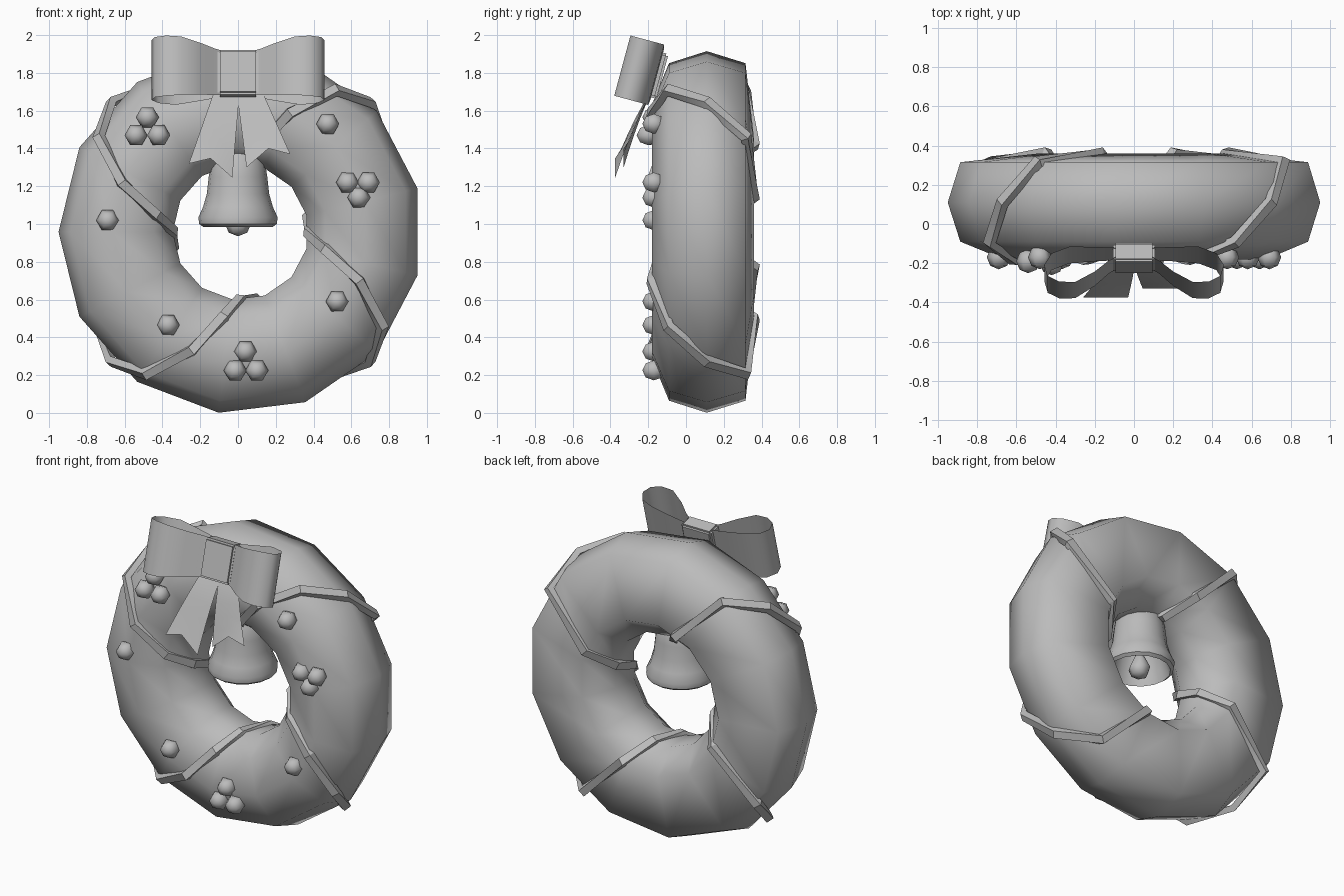
import bpy, bmesh
from math import sin, cos, pi, radians
from mathutils import Matrix, Vector

cube = bpy.data.objects.get("Cube")
if cube:
    bpy.data.objects.remove(cube, do_unlink=True)

GREY = (0.5, 0.5, 0.5, 1)
grey = bpy.data.materials.new("plain_grey")
grey.use_nodes = True
grey.diffuse_color = GREY
grey.node_tree.nodes["Principled BSDF"].inputs["Base Color"].default_value = GREY


def finish(name, bm, angle):
    """Turn a bmesh into a shaded object."""
    bmesh.ops.recalc_face_normals(bm, faces=bm.faces)
    mesh = bpy.data.meshes.new(name)
    bm.to_mesh(mesh)
    bm.free()
    mesh.materials.append(grey)
    obj = bpy.data.objects.new(name, mesh)
    bpy.context.collection.objects.link(obj)
    bpy.ops.object.select_all(action='DESELECT')
    obj.select_set(True)
    bpy.context.view_layer.objects.active = obj
    bpy.ops.object.shade_smooth_by_angle(angle=radians(angle))
    return obj


def loft(name, rows, close_rows=False, close_cols=False, angle=40):
    """Skin a grid of points, optionally wrapping either way."""
    bm = bmesh.new()
    grid = [[bm.verts.new(p) for p in row] for row in rows]
    n, m = len(grid), len(grid[0])
    for i in range(n if close_rows else n - 1):
        for j in range(m if close_cols else m - 1):
            a, b = grid[i], grid[(i + 1) % n]
            k = (j + 1) % m
            bm.faces.new((a[j], a[k], b[k], b[j]))
    bmesh.ops.remove_doubles(bm, verts=bm.verts, dist=0.0005)
    return finish(name, bm, angle)


def lathe(name, profile, segments, y, angle=40):
    rows = [[(r * cos(2 * pi * s / segments), y + r * sin(2 * pi * s / segments), z)
             for s in range(segments)] for r, z in profile]
    return loft(name, rows, close_cols=True, angle=angle)


# Wreath: uneven tube section (radius, y) swept round in 13 steps
CX, CZ, CY = 0.014, 0.958, 0.11
section = [(.964, .11), (.90, -.09), (.68, -.18), (.46, -.12),
           (.36, .02), (.365, .20), (.50, .36), (.90, .315)]


def ring_point(r, y, a):
    return Vector((CX + r * cos(a), y, CZ + r * sin(a)))


loft("wreath", [[ring_point(r, y, 2 * pi * s / 13 + pi) for r, y in section]
                for s in range(13)], True, True, angle=80)

# Garland: a closed four-turn spiral ribbon hugging the wreath
path, outward = [], []
for i in range(32):
    r, y = section[i % 8]
    a = radians(45 + i * 11.25)
    out = Vector((r - .66, y - .09)).normalized()
    path.append(ring_point(r + out.x * .01, y + out.y * .01, a))
    outward.append(Vector((out.x * cos(a), out.y, out.x * sin(a))))
rows = []
for i, p in enumerate(path):
    along = (path[(i + 1) % 32] - path[i - 1]).normalized()
    side = along.cross(outward[i]).normalized()
    up = side.cross(along)
    rows.append([p + side * s * .03 + up * h * .022
                 for s, h in ((1, -1), (.8, .8), (-.8, .8), (-1, -1))])
loft("garland", rows, True, True, angle=30)

# Berries: six-sided balls, tips facing the front
clusters = {
    "berries_upper_right": [(-.48, -.17, 1.565), (-.54, -.19, 1.47), (-.42, -.2, 1.47)],
    "berries_left": [(.58, -.17, 1.22), (.69, -.17, 1.22), (.64, -.17, 1.14)],
    "berries_bottom": [(.04, -.17, .325), (-.015, -.17, .225), (.1, -.17, .225)],
    "berry_right": [(-.69, -.17, 1.02)],
    "berry_lower_right": [(-.37, -.17, .465)],
    "berry_lower_left": [(.525, -.17, .59)],
    "berry_upper_left": [(.475, -.17, 1.53)],
}
turn = Matrix.Rotation(pi / 2, 4, 'X') @ Matrix.Rotation(pi / 6, 4, 'Z')
for name, spots in clusters.items():
    bm = bmesh.new()
    for spot in spots:
        bmesh.ops.create_uvsphere(bm, u_segments=6, v_segments=4, radius=.061,
                                  matrix=Matrix.Translation(spot) @ turn)
    finish(name, bm, 70)

# Hollow bell and its clapper
lathe("bell", [(0, 1.42), (.09, 1.41), (.14, 1.35), (.155, 1.25), (.165, 1.16),
               (.185, 1.09), (.21, 1.035), (.205, 1.0), (.185, .985),
               (.165, 1.05), (.14, 1.2), (0, 1.34)], 16, .05)
lathe("clapper", [(0, 1.2), (.03, 1.08), (.068, 1.0), (.05, .955), (0, .935)],
      6, .05, 70)


# Bow: built in a plane leaning back at the top
def lean(x, up, back):
    return (x, -.25 + .26 * up + .966 * back, 1.815 + .966 * up - .26 * back)


loop = [(.08, .1), (.2, .1), (.33, .095), (.42, .06), (.457, 0), (.44, -.06),
        (.38, -.09), (.3, -.09), (.2, -.03), (.13, .03), (.08, .06)]
for name, s in (("bow_loop_left", 1), ("bow_loop_right", -1)):
    rows = []
    for x, back in loop:
        h = .12 + .045 * min(1, (x - .08) / .25)
        rows.append([lean(s * x, h * t, back) for t in (-1, 1)])
    loft(name, rows, angle=60)

# Knot: a bevelled block
bm = bmesh.new()
bmesh.ops.create_cube(bm, size=1)
for v in bm.verts:
    v.co = lean(v.co.x * .215, v.co.z * .245, .08 + v.co.y * .1)
bmesh.ops.bevel(bm, geom=bm.edges[:], offset=.012, segments=2, affect='EDGES')
finish("bow_knot", bm, 40)

# Tails: curved strips with a notched end
tails = {
    "tail_right": ((-.12, 1.72), (.01, 1.72), (-.26, 1.32), (-.03, 1.245), .065, -.375),
    "tail_left": ((-.01, 1.72), (.12, 1.72), (.045, 1.3), (.277, 1.37), .065, -.33),
}
for name, (a, b, c, d, notch, y_end) in tails.items():
    rows = []
    for i in range(6):
        t = i / 5
        p = Vector(a).lerp(Vector(c), t)
        q = Vector(b).lerp(Vector(d), t)
        mid = (p + q) / 2 + Vector((0, notch * t ** 4))
        y = -.16 + (y_end + .16) * t ** .75
        rows.append([(w.x, y, w.y) for w in (p, mid, q)])
    loft(name, rows, angle=60)
